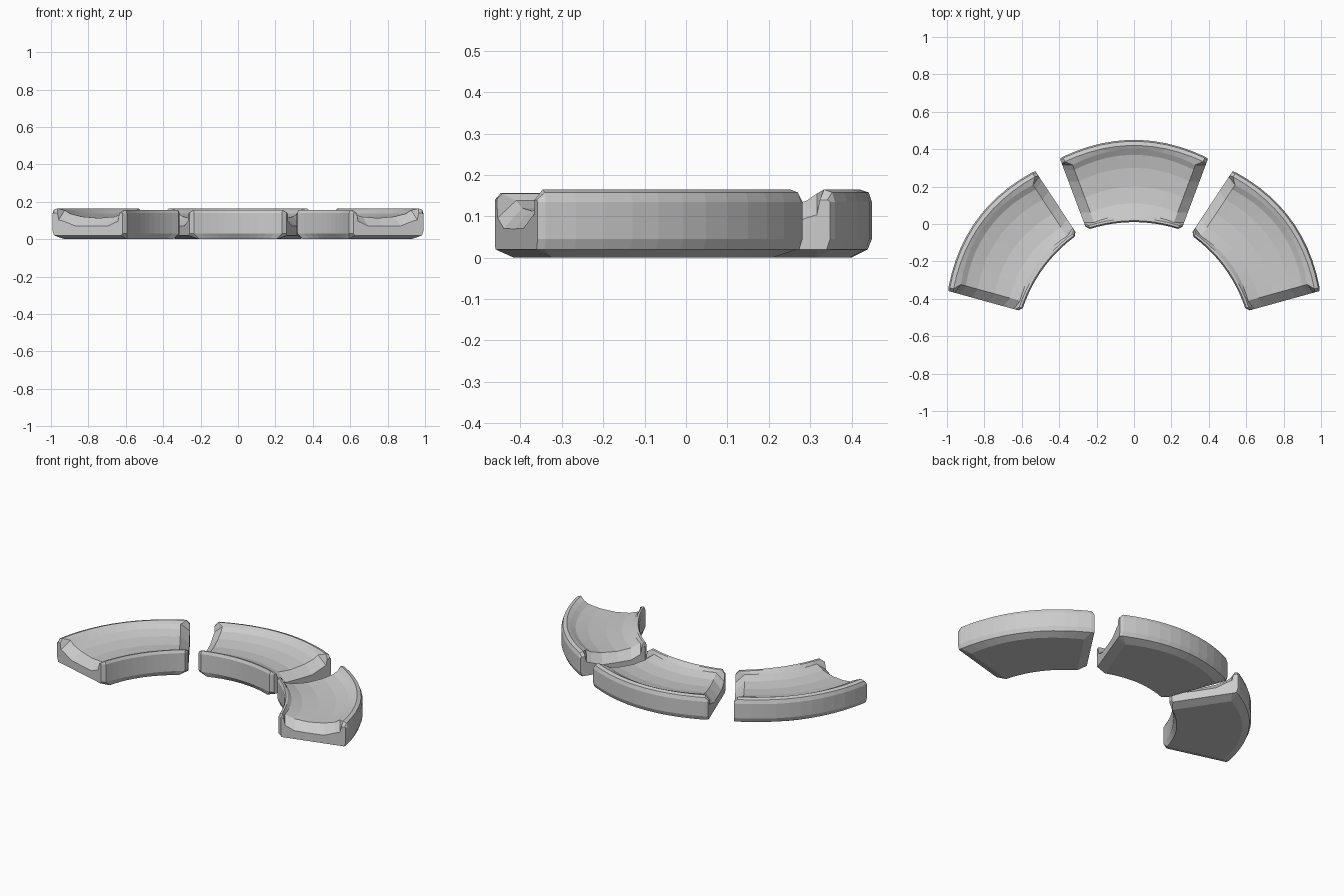
import bpy, bmesh
from math import radians
from mathutils import Matrix, Vector

old = bpy.data.objects.get("Cube")
if old:
    bpy.data.objects.remove(old, do_unlink=True)

grey = bpy.data.materials.new("light grey")
grey.use_nodes = True
tone = (0.6, 0.6, 0.6, 1)
grey.diffuse_color = tone
grey.node_tree.nodes["Principled BSDF"].inputs["Base Color"].default_value = tone

# Cross-section from the outer rim over the dish to the inner rim: (depth, height)
BOTTOM = [(0.03, 0), (0.40, 0)]
OUTER = [(0.44, 0.02), (0.45, 0.045), (0.45, 0.135), (0.442, 0.158), (0.42, 0.165)]
DISH = [(0.40, 0.155), (0.37, 0.137), (0.30, 0.121), (0.20, 0.113),
        (0.11, 0.12), (0.05, 0.138)]
INNER = [(0.03, 0.155), (0.018, 0.157), (0.01, 0.14), (0.01, 0.03)]
SECTION = BOTTOM + OUTER + DISH + INNER
STEPS = 11
END = 0.055      # length of the sloped end band
PIVOT = Vector((0, -0.59, 0))


def lerp(a, b, t):
    return a + (b - a) * t


def place(depth, height, u, inset):
    """Bend a section point along the arc; u runs from -1 to 1."""
    v = depth / 0.45
    half = lerp(0.252, 0.40, v) - inset
    return (u * half, depth - lerp(0.035, 0.09, v) * u * u, height)


def end_point(depth, height):
    """Section point lowered and drawn in for the end cap."""
    if (depth, height) in BOTTOM:
        return depth, 0.02
    if (depth, height) in DISH:
        return depth, lerp(0.062, height, 0.15 if height < 0.13 else 0.45)
    return lerp(0.225, depth, 0.94), min(height, 0.14)


def tray_piece(name, angle):
    bm = bmesh.new()
    rings = [[bm.verts.new(place(*end_point(*p), -1, 0)) for p in SECTION]]
    for i in range(STEPS + 1):
        u = -1 + 2 * i / STEPS
        rings.append([])
        for p in SECTION:
            # Rims run closer to the end than the dish does
            inset = END if p in DISH or p in BOTTOM else 0.02
            rings[-1].append(bm.verts.new(place(*p, u, inset)))
    rings.append([bm.verts.new(place(*end_point(*p), 1, 0)) for p in SECTION])
    n = len(SECTION)
    for a, b in zip(rings, rings[1:]):
        for j in range(n):
            k = (j + 1) % n
            bm.faces.new((a[j], a[k], b[k], b[j]))
    bm.faces.new(rings[0])
    bm.faces.new(rings[-1])
    bmesh.ops.recalc_face_normals(bm, faces=bm.faces)
    # Swing the piece around the common pivot
    turn = Matrix.Translation(PIVOT) @ Matrix.Rotation(radians(angle), 4, "Z")
    bm.transform(turn @ Matrix.Translation(-PIVOT))
    mesh = bpy.data.meshes.new(name)
    bm.to_mesh(mesh)
    bm.free()
    mesh.materials.append(grey)
    bpy.context.collection.objects.link(bpy.data.objects.new(name, mesh))


for name, angle in (("right_piece", 54), ("middle_piece", 0), ("left_piece", -54)):
    tray_piece(name, angle)
